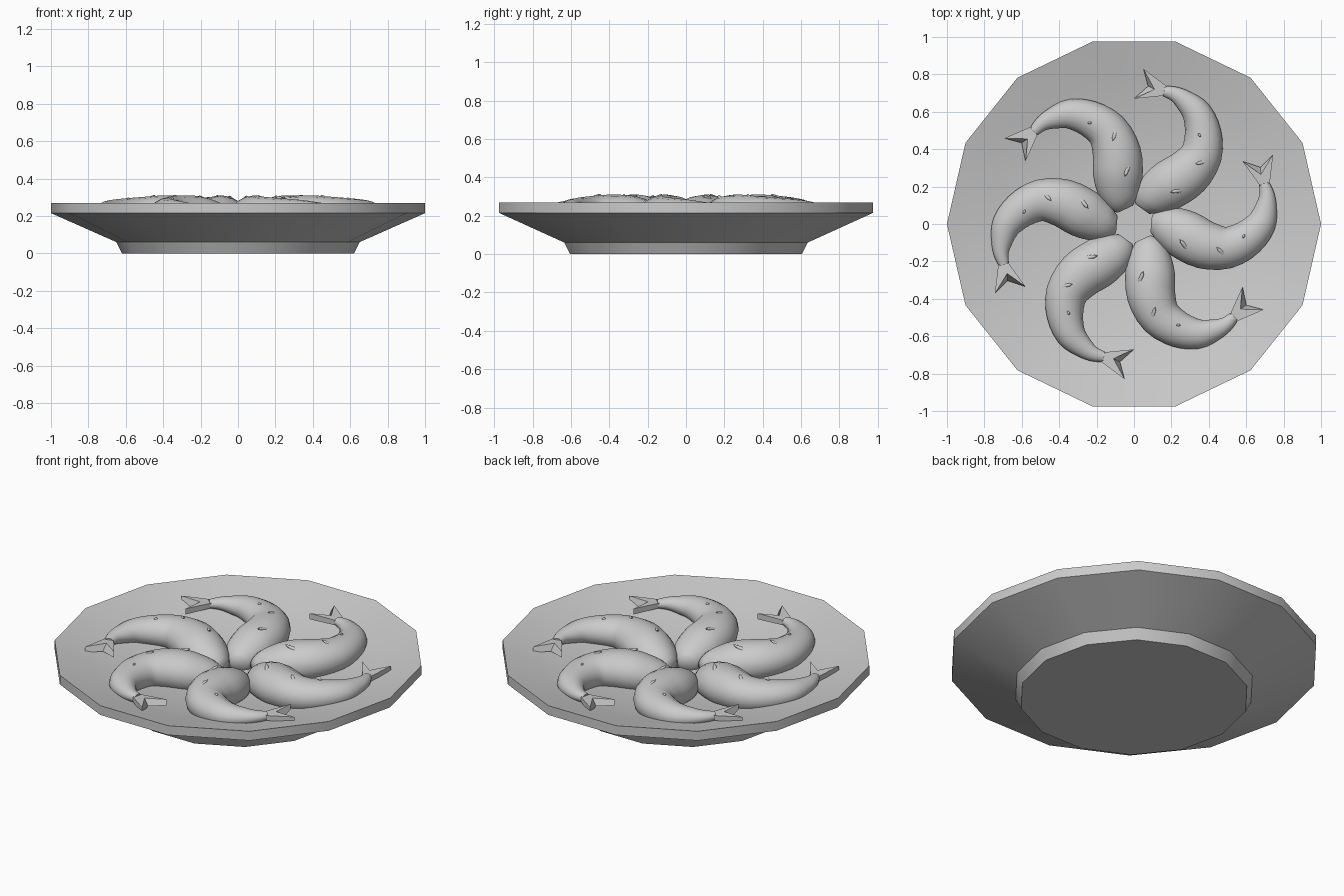
import bpy, bmesh
from math import sin, cos, pi, radians
from mathutils import Vector, Matrix

cube = bpy.data.objects.get("Cube")
if cube:
    bpy.data.objects.remove(cube)

grey = bpy.data.materials.new("plain grey")
grey.use_nodes = True
grey.diffuse_color = (0.6, 0.6, 0.6, 1)
grey.node_tree.nodes["Principled BSDF"].inputs["Base Color"].default_value = (0.6, 0.6, 0.6, 1)


def finish(name, bm, smooth_angle=0):
    bmesh.ops.recalc_face_normals(bm, faces=bm.faces[:])
    mesh = bpy.data.meshes.new(name)
    bm.to_mesh(mesh)
    bm.free()
    mesh.materials.append(grey)
    obj = bpy.data.objects.new(name, mesh)
    bpy.context.collection.objects.link(obj)
    if smooth_angle:
        bpy.ops.object.select_all(action='DESELECT')
        obj.select_set(True)
        bpy.context.view_layer.objects.active = obj
        bpy.ops.object.shade_smooth_by_angle(angle=radians(smooth_angle))
    return obj


def bridge(bm, a, b):
    n = len(a)
    for i in range(n):
        bm.faces.new((a[i], a[(i + 1) % n], b[(i + 1) % n], b[i]))


def ring_of_six(obj):
    """Linked copies turned about the middle of the dish."""
    for i in range(1, 6):
        copy = obj.copy()
        copy.name = f"{obj.name}_{i + 1}"
        copy.rotation_euler.z = i * pi / 3
        bpy.context.collection.objects.link(copy)


# Dish: fourteen-sided turned profile with a shallow bowl
bm = bmesh.new()
SIDES = 14
profile = [(0.62, 0), (0.65, 0.06), (1, 0.215), (1, 0.27),
           (0.8, 0.217), (0.6, 0.168), (0.3, 0.132), (0.1, 0.125)]
rings = [[bm.verts.new((r * cos(2 * pi * i / SIDES), r * sin(2 * pi * i / SIDES), z))
          for i in range(SIDES)] for r, z in profile]
for a, b in zip(rings, rings[1:]):
    bridge(bm, a, b)
bm.faces.new(rings[0])
bm.faces.new(rings[-1])
finish("dish", bm, 30)

# Prawn body: tapered sweep along a curled path (x, y, z, radius)
path = [Vector(p) for p in [
    (0.045, 0.08, 0.165, 0.045), (0.07, 0.113, 0.168, 0.088), (0.12, 0.16, 0.176, 0.118),
    (0.192, 0.21, 0.19, 0.133), (0.288, 0.274, 0.201, 0.129), (0.36, 0.373, 0.207, 0.112),
    (0.368, 0.492, 0.211, 0.097), (0.336, 0.592, 0.217, 0.08), (0.274, 0.657, 0.223, 0.058),
    (0.219, 0.694, 0.228, 0.041), (0.16, 0.711, 0.23, 0.028)]]


def smooth_path(pts, steps):
    ext = [2 * pts[0] - pts[1]] + pts + [2 * pts[-1] - pts[-2]]
    out = []
    for a, b, c, d in zip(ext, ext[1:], ext[2:], ext[3:]):
        for s in range(steps):
            t = s / steps
            out.append(0.5 * (2 * b + (c - a) * t + (2 * a - 5 * b + 4 * c - d) * t ** 2
                              + (3 * b - a - 3 * c + d) * t ** 3))
    return out + [pts[-1]]


bm = bmesh.new()
line = smooth_path(path, 3)
rings = []
for i, p in enumerate(line):
    run = line[min(i + 1, len(line) - 1)] - line[max(i - 1, 0)]
    side = Vector((run.y, -run.x, 0)).normalized()
    rings.append([bm.verts.new(p.xyz + side * p.w * cos(2 * pi * k / 16)
                               + Vector((0, 0, 0.85 * p.w * sin(2 * pi * k / 16))))
                  for k in range(16)])
for a, b in zip(rings, rings[1:]):
    bridge(bm, a, b)
bm.faces.new(rings[0])
bm.faces.new(rings[-1])
ring_of_six(finish("prawn_body", bm, 50))

# Tail fin: thin forked plate with a sloped notch
bm = bmesh.new()
root_a, root_b, tip_a, tip_b = (0.17, 0.687), (0.175, 0.737), (0.05, 0.83), (0, 0.67)
top = [bm.verts.new((*p, z)) for p, z in
       [(root_a, 0.244), (root_b, 0.244), (tip_a, 0.25), ((0.11, 0.72), 0.248), (tip_b, 0.25)]]
low = [bm.verts.new((*p, 0.215)) for p in
       [root_a, root_b, tip_a, (0.075, 0.737), tip_b]]
bridge(bm, top, low)
bm.faces.new(top)
bm.faces.new(low)
ring_of_six(finish("tail_fin", bm))

# Shell marks: thin slivers lying on the skin (x, y, z, half length, turn, tilt)
bm = bmesh.new()
for x, y, z, half, turn, tilt in [(0.385, 0.335, 0.286, 0.065, 14, 24),
                                  (0.245, 0.18, 0.288, 0.055, 12, 20),
                                  (0.35, 0.475, 0.289, 0.007, 30, 0)]:
    bmesh.ops.create_uvsphere(
        bm, u_segments=8, v_segments=6, radius=1,
        matrix=Matrix.Translation((x, y, z)) @ Matrix.Rotation(radians(turn), 4, 'Z')
        @ Matrix.Rotation(radians(tilt), 4, 'Y') @ Matrix.Diagonal((half, 0.012, 0.01, 1)))
ring_of_six(finish("shell_marks", bm, 40))
